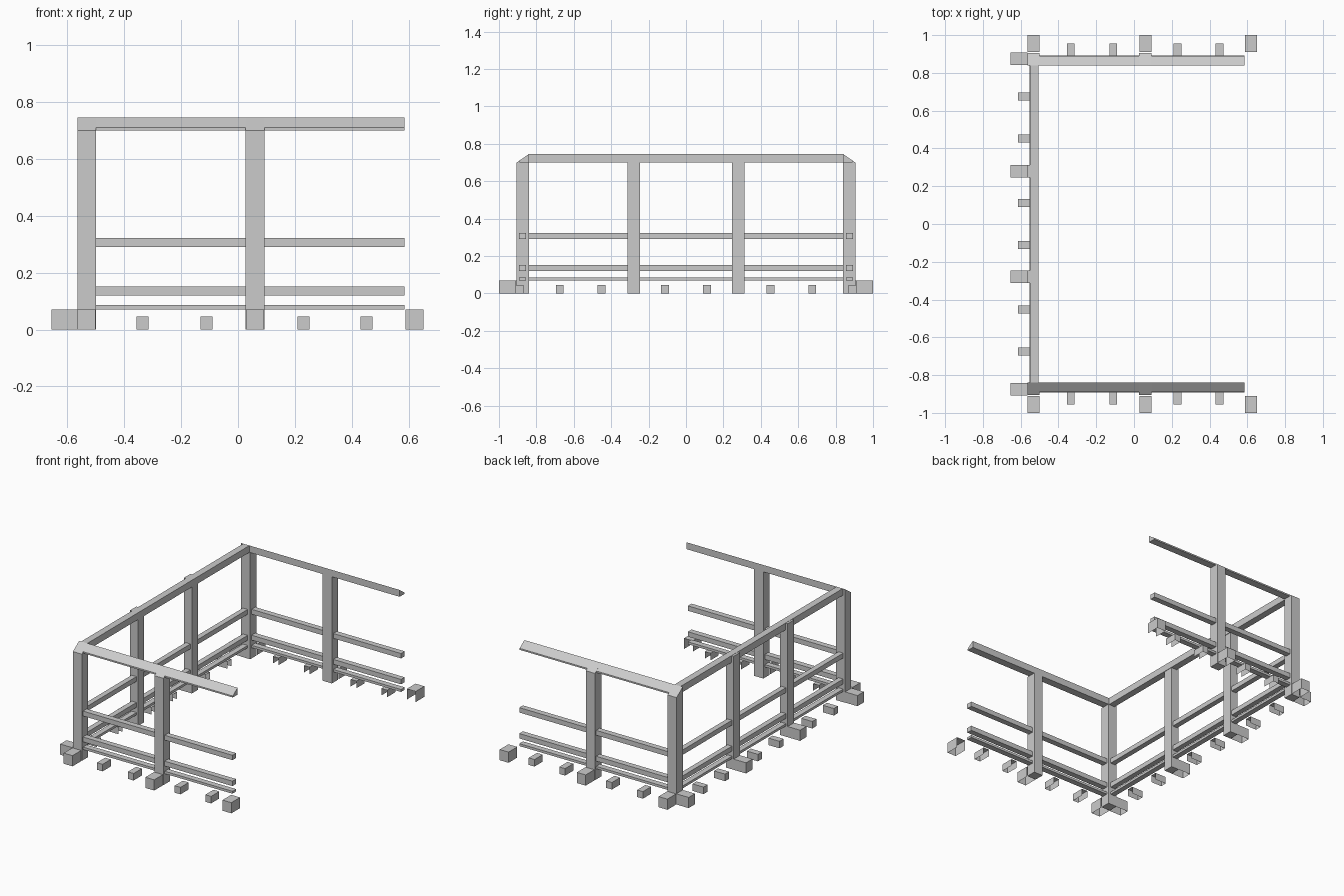
import bpy, bmesh
from mathutils import Vector

if "Cube" in bpy.data.objects:
    bpy.data.objects.remove(bpy.data.objects["Cube"], do_unlink=True)

grey = bpy.data.materials.new("plain grey")
grey.use_nodes = True
COLOUR = (0.6, 0.6, 0.6, 1)
grey.diffuse_color = COLOUR
grey.node_tree.nodes["Principled BSDF"].inputs["Base Color"].default_value = COLOUR

INNER, OUTER, TOP, EAVE = 0.84, 0.905, 0.745, 0.70
SIDE_OUT, SIDE_IN, END = -0.565, -0.505, 0.585
HALF = 0.033  # half the width of a post


def prism(name, profile, start, end, open_dirs=()):
    """Extrude a (y, z) profile along x; drop faces that point along open_dirs."""
    bm = bmesh.new()
    a = [bm.verts.new((start, y, z)) for y, z in profile]
    b = [bm.verts.new((end, y, z)) for y, z in profile]
    bm.faces.new(a)
    bm.faces.new(b)
    for i in range(len(a)):
        j = (i + 1) % len(a)
        bm.faces.new((a[i], a[j], b[j], b[i]))
    bmesh.ops.recalc_face_normals(bm, faces=bm.faces)
    bm.normal_update()
    gone = [f for f in bm.faces if any(f.normal.dot(Vector(d)) > 0.9 for d in open_dirs)]
    bmesh.ops.delete(bm, geom=gone, context="FACES")
    mesh = bpy.data.meshes.new(name)
    bm.to_mesh(mesh)
    bm.free()
    mesh.materials.append(grey)
    obj = bpy.data.objects.new(name, mesh)
    bpy.context.collection.objects.link(obj)
    return obj


def box(name, x, y, z, open_dirs=()):
    profile = [(y[0], z[0]), (y[1], z[0]), (y[1], z[1]), (y[0], z[1])]
    return prism(name, profile, x[0], x[1], open_dirs)


def around(centre, half):
    return centre - half, centre + half


RAILS = {"middle_rail": (0.29, 0.322), "lower_rail": (0.12, 0.152), "floor_rail": (0.07, 0.086)}
DOWN = (0, 0, -1)

# Front and back walls
for wall, s in (("front", -1), ("back", 1)):
    slanted = [(s * OUTER, 0), (s * INNER, 0), (s * INNER, TOP), (s * OUTER, EAVE)]
    prism(wall + "_corner_post", slanted, SIDE_OUT, -0.50)
    prism(wall + "_middle_post", slanted, *around(0.06, HALF))
    prism(wall + "_top_rail", [(s * 0.89, EAVE), (s * INNER, EAVE), (s * INNER, TOP), (s * 0.89, 0.71)],
          -0.5, END)
    for name, z in RAILS.items():
        box(wall + "_" + name, (-0.5, END), (s * 0.893, s * 0.855), z)
    inward = (0, -s, 0)
    for i, x in enumerate((-0.533, 0.06, 0.62)):
        box(f"{wall}_large_foot_{i}", around(x, 0.032), (s * 1.0, s * 0.91), (0, 0.07), (DOWN, inward))
    for i, x in enumerate((-0.335, -0.11, 0.23, 0.452)):
        box(f"{wall}_small_foot_{i}", around(x, 0.021), (s * 0.955, s * 0.87), (0, 0.046), (DOWN, inward))

# Side wall between the corners
box("side_top_rail", (-0.55, SIDE_IN), (-INNER, INNER), (EAVE, TOP))
for name, z in RAILS.items():
    box("side_" + name, (-0.553, -0.518), (-INNER, INNER), z)
for s in (-1, 1):
    box("side_post", (SIDE_OUT, -0.508), around(s * 0.28, HALF), (0, TOP - 0.001))
    for y in (0.28, 0.875):
        box("side_large_foot", (-0.655, SIDE_OUT), around(s * y, HALF), (0, 0.07), (DOWN, (1, 0, 0)))
    for y in (0.112, 0.452, 0.675):
        box("side_small_foot", (-0.615, -0.535), around(s * y, 0.021), (0, 0.046), (DOWN, (1, 0, 0)))
